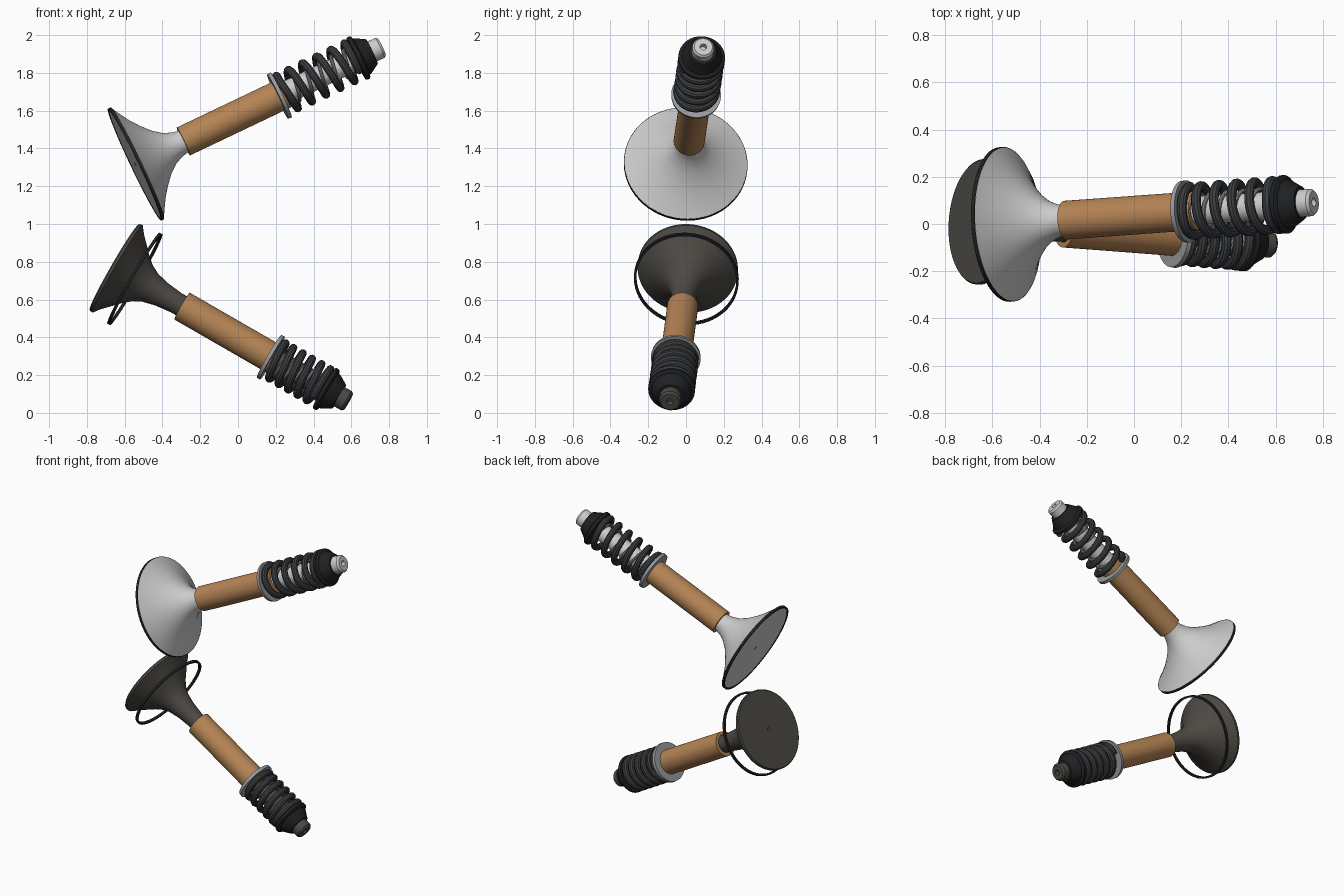
import bpy, bmesh, math
from mathutils import Vector, Matrix

if "Cube" in bpy.data.objects:
    bpy.data.objects.remove(bpy.data.objects["Cube"])

def material(name, col):
    m = bpy.data.materials.new(name)
    m.diffuse_color = (*col, 1)
    m.use_nodes = True
    m.node_tree.nodes["Principled BSDF"].inputs["Base Color"].default_value = m.diffuse_color
    return m

STEEL = material("polished_steel", (0.78, 0.78, 0.79))
BURNT = material("burnt_steel", (0.075, 0.068, 0.058))
BRONZE = material("bronze", (0.46, 0.23, 0.09))
SPRING = material("spring_steel", (0.045, 0.048, 0.052))
GREY = material("seat_grey", (0.32, 0.33, 0.34))
BLACK = material("black_steel", (0.014, 0.015, 0.017))

def finish(name, mesh, mat, frame):
    ob = bpy.data.objects.new(name, mesh)
    bpy.context.collection.objects.link(ob)
    ob.matrix_world = frame
    mesh.materials.append(mat)
    bpy.ops.object.select_all(action='DESELECT')
    ob.select_set(True)
    bpy.context.view_layer.objects.active = ob
    bpy.ops.object.shade_smooth_by_angle(angle=math.radians(32))
    return ob

def lathe(name, profile, mat, frame, closed=False, n=64):
    """Revolve (radius, height) points around local z."""
    pts = profile + profile[:1] if closed else profile
    bm = bmesh.new()
    vs = [bm.verts.new((r, 0, z)) for r, z in pts]
    es = [bm.edges.new(p) for p in zip(vs, vs[1:])]
    bmesh.ops.spin(bm, geom=vs + es, cent=(0, 0, 0), axis=(0, 0, 1),
                   angle=math.tau, steps=n)
    bmesh.ops.remove_doubles(bm, verts=bm.verts, dist=1e-5)
    bmesh.ops.recalc_face_normals(bm, faces=bm.faces)
    me = bpy.data.meshes.new(name)
    bm.to_mesh(me)
    bm.free()
    return finish(name, me, mat, frame)

def coil(name, radius, wire, z0, z1, turns, mat, frame, hand=1):
    """Round wire helix with closed end turns."""
    cu = bpy.data.curves.new(name, 'CURVE')
    cu.dimensions = '3D'
    cu.bevel_depth, cu.bevel_resolution, cu.use_fill_caps = wire, 3, True
    sp = cu.splines.new('POLY')
    steps = int(turns * 36)
    sp.points.add(steps)
    for i, p in enumerate(sp.points):
        a = math.tau * turns * i / steps
        f = min(max((i / steps * turns - 0.4) / (turns - 0.8), 0), 1)
        p.co = (radius * math.cos(a), hand * radius * math.sin(a),
                z0 + wire + (z1 - z0 - 2 * wire) * f, 1)
    tmp = bpy.data.objects.new(name + "_curve", cu)
    bpy.context.collection.objects.link(tmp)
    me = bpy.data.meshes.new_from_object(
        tmp.evaluated_get(bpy.context.evaluated_depsgraph_get()))
    bpy.data.objects.remove(tmp)
    return finish(name, me, mat, frame)

def assembly(tag, head, tip, head_profile, stem_mat, guide, seat_t, spring_top,
             ring, turns):
    head, tip = Vector(head), Vector(tip)
    axis = tip - head
    L = axis.length
    frame = Matrix.Translation(head) @ axis.to_track_quat('Z', 'Y').to_matrix().to_4x4()

    # valve: head, stem and chamfered tip with centre holes
    lathe(tag + "_valve", [(0, 0.015), (0.012, 0)] + head_profile
          + [(0.058, L - 0.012), (0.048, L), (0.018, L), (0.015, L - 0.03), (0, L - 0.03)],
          stem_mat, frame)
    # seat ring
    R, t = ring
    lathe(tag + "_seat_ring", [(R - 0.013, t - 0.008), (R, t - 0.008),
                               (R, t + 0.008), (R - 0.013, t + 0.008)],
          BLACK, frame, True)
    # guide sleeve
    g0, g1 = guide
    lathe(tag + "_guide", [(0.06, g0), (0.082, g0), (0.082, g1), (0.06, g1)],
          BRONZE, frame, True)
    # lower spring seat
    lathe(tag + "_spring_seat", [(0.08, seat_t - 0.012), (0.13, seat_t - 0.012),
                                 (0.132, seat_t + 0.008), (0.08, seat_t + 0.008)],
          GREY, frame, True)
    # outer and inner springs
    coil(tag + "_outer_spring", 0.103, 0.021, seat_t + 0.008, spring_top, turns,
         SPRING, frame)
    coil(tag + "_inner_spring", 0.072, 0.009, seat_t + 0.008, spring_top, turns + 1,
         GREY, frame, -1)
    # spring retainer
    s = spring_top
    lathe(tag + "_retainer", [(0.055, s - 0.02), (0.08, s - 0.02), (0.08, s),
                              (0.12, s), (0.124, s + 0.006), (0.124, s + 0.02),
                              (0.118, s + 0.026), (0.106, s + 0.03), (0.1, s + 0.045),
                              (0.072, s + 0.092), (0.055, s + 0.092)],
          BLACK, frame, True)

# upper valve with wide bright head
assembly("upper", (-0.545, -0.002, 1.315), (0.762, 0.092, 1.938),
         [(0.316, 0), (0.325, 0.006), (0.325, 0.014), (0.295, 0.03), (0.228, 0.07),
          (0.175, 0.11), (0.125, 0.155), (0.09, 0.2), (0.07, 0.245), (0.062, 0.285)],
         STEEL, (0.284, 0.9), 0.85, 1.30, (0.328, 0.005), 5.6)

# lower valve with dark head and loose ring
assembly("lower", (-0.655, 0.01, 0.772), (0.585, -0.085, 0.058),
         [(0.26, 0), (0.266, 0.006), (0.266, 0.02), (0.228, 0.05), (0.182, 0.095),
          (0.14, 0.135), (0.108, 0.175), (0.085, 0.22), (0.068, 0.29), (0.058, 0.38)],
         BURNT, (0.415, 1.0), 0.96, 1.285, (0.278, 0.126), 5.6)
